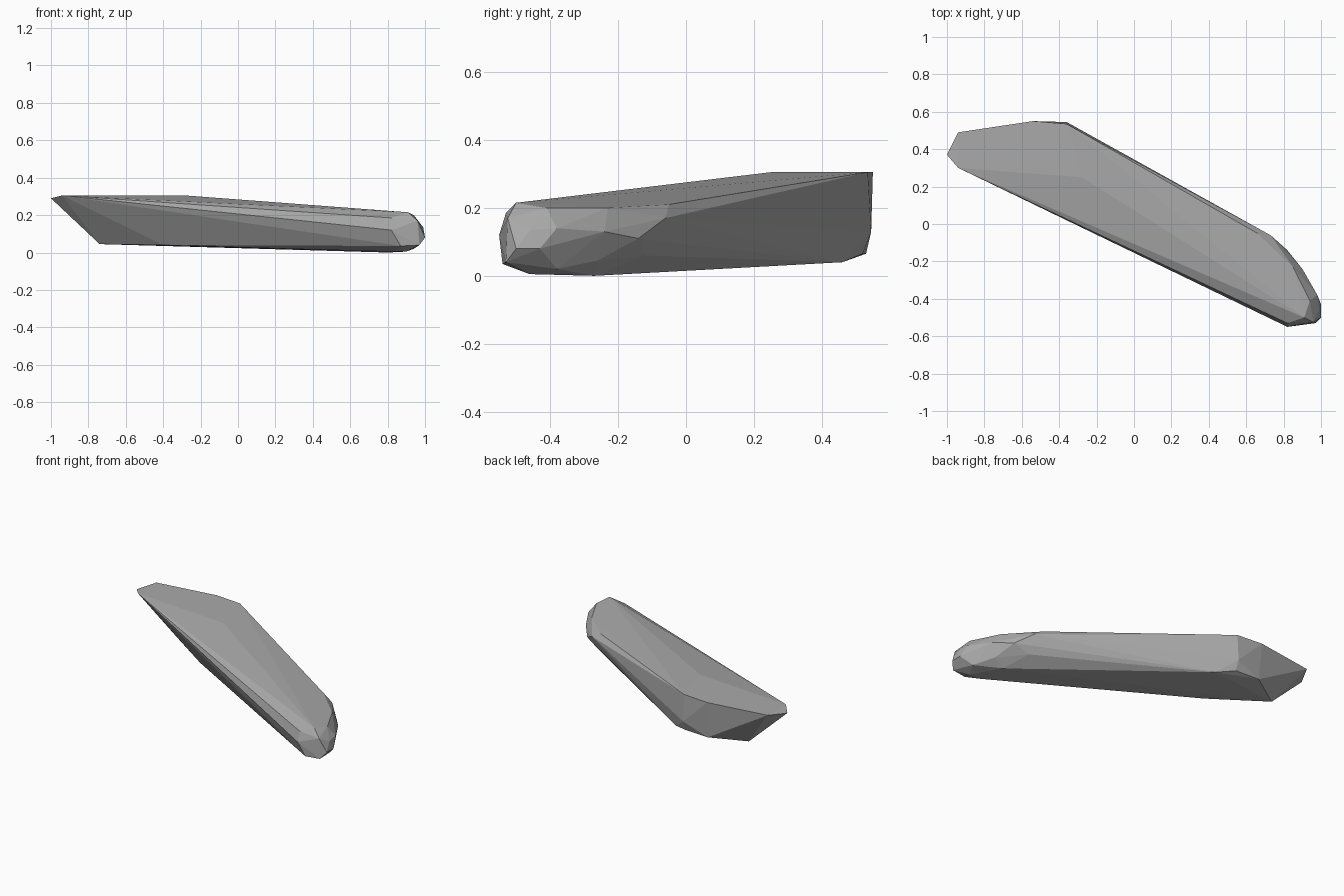
import bpy
import bmesh
from mathutils import Vector

default_cube = bpy.data.objects.get("Cube")
if default_cube:
    bpy.data.objects.remove(default_cube, do_unlink=True)


def make_material(name, colour):
    material = bpy.data.materials.new(name)
    material.use_nodes = True
    material.diffuse_color = colour
    shader = next(n for n in material.node_tree.nodes if n.type == "BSDF_PRINCIPLED")
    shader.inputs["Base Color"].default_value = colour
    return material


def add_outline(mesh, outline):
    """Add one outline of the stone, its corners given in hundredths."""
    for corner in outline:
        mesh.verts.new(Vector(corner) / 100)


def build_faceted_solid(name, outlines, material):
    """Wrap all outlines in one tight faceted skin with flat faces."""
    mesh = bmesh.new()
    for outline in outlines:
        add_outline(mesh, outline)
    hull = bmesh.ops.convex_hull(mesh, input=mesh.verts)
    unused = set(hull["geom_interior"]) | set(hull["geom_unused"])
    loose = [item for item in unused if isinstance(item, bmesh.types.BMVert)]
    bmesh.ops.delete(mesh, geom=loose, context="VERTS")
    bmesh.ops.recalc_face_normals(mesh, faces=mesh.faces)
    data = bpy.data.meshes.new(name)
    mesh.to_mesh(data)
    mesh.free()
    data.materials.append(material)
    stone = bpy.data.objects.new(name, data)
    bpy.context.collection.objects.link(stone)
    return stone


# flat top of the broad end
broad_top = [(-100, 37, 29), (-94, 49, 30.5), (-54, 55, 30.5),
             (-36, 53.5, 30.5), (-28, 25, 30.5), (-94, 30, 30.5)]

# undercut below the broad end
broad_underside = [(-74, 40, 4.5), (-40, 17.5, 4), (-25, 46, 4),
                   (-36, 52, 6.5), (-53, 53, 6.5), (-36, 54.5, 13)]

# upper rim of the rounded nose
nose_top = [(82, -53, 18.5), (91, -50, 21.5), (94, -41, 20),
            (85, -23, 20), (66, -5, 21)]

# widest outline of the nose
nose_middle = [(82, -55, 12), (96, -52.5, 17), (97, -53, 4), (100, -50, 8),
               (99, -46, 13.5), (100, -43, 8), (98, -38, 14),
               (90, -24, 13), (82, -14, 11), (73, -6, 17)]

# lower rim of the nose
nose_bottom = [(87, -54, 3.5), (82, -46, 0.5), (90, -46, 0.5),
               (94, -38, 2), (80, -27, 0), (87, -26, 4.5), (72, -12, 6)]

stone_grey = make_material("stone grey", (0.4, 0.4, 0.4, 1))
build_faceted_solid(
    "stone_slab",
    [broad_top, broad_underside, nose_top, nose_middle, nose_bottom],
    stone_grey,
)
